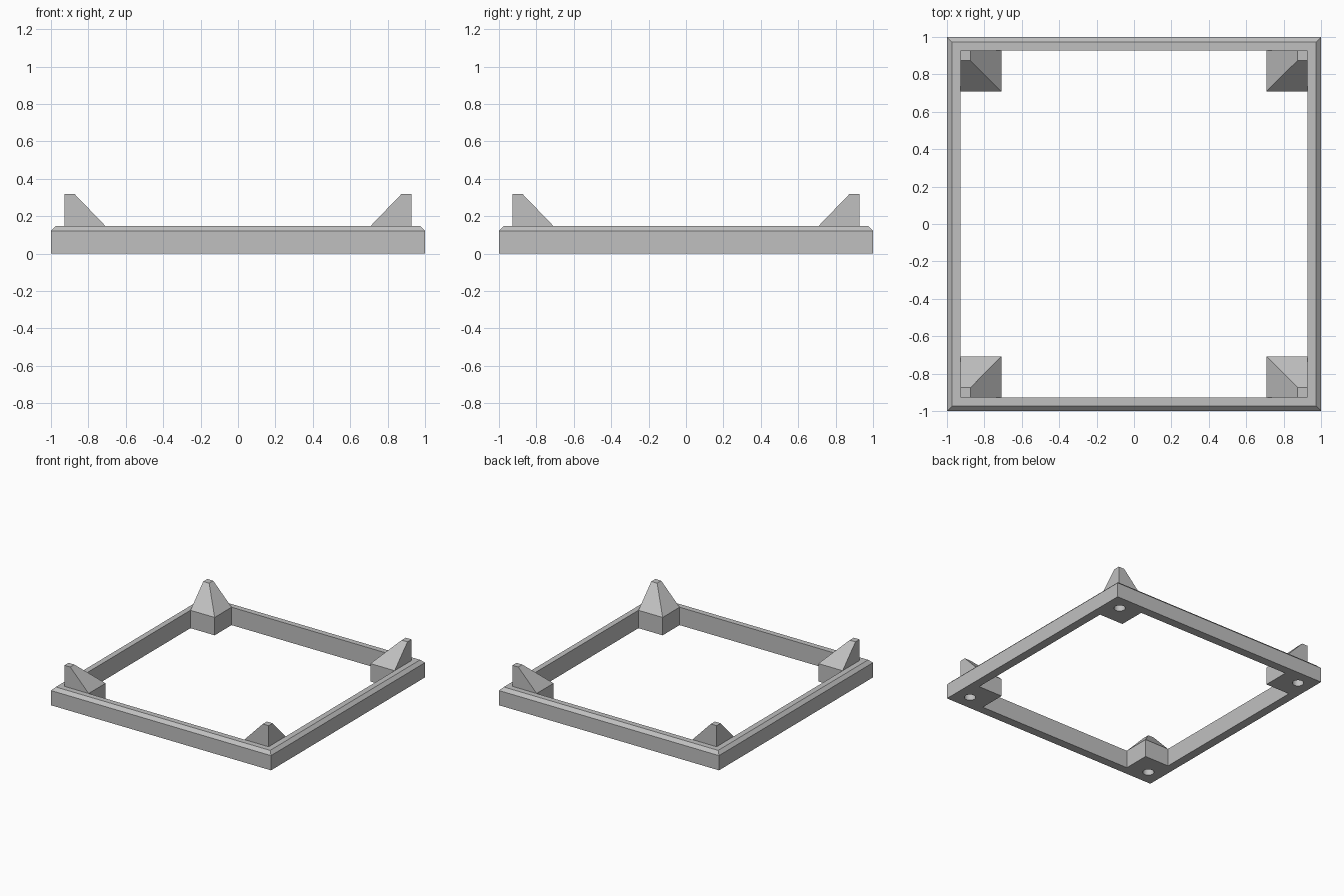
import bpy, bmesh
from mathutils import Matrix

if "Cube" in bpy.data.objects:
    bpy.data.objects.remove(bpy.data.objects["Cube"])

OUTER, INNER, BLOCK, TIP = 1.0, 0.928, 0.708, 0.875   # distances from the centre
TOP, PEAK, CHAMFER = 0.147, 0.32, 0.026
HOLE_POS, HOLE_R, HOLE_DEPTH = 0.877, 0.043, 0.08

grey = bpy.data.materials.new("light grey")
grey.diffuse_color = (0.53, 0.53, 0.53, 1)
grey.use_nodes = True
grey.node_tree.nodes["Principled BSDF"].inputs["Base Color"].default_value = grey.diffuse_color


def make_object(name, bm):
    bmesh.ops.recalc_face_normals(bm, faces=bm.faces)
    mesh = bpy.data.meshes.new(name)
    bm.to_mesh(mesh)
    bm.free()
    mesh.materials.append(grey)
    obj = bpy.data.objects.new(name, mesh)
    bpy.context.collection.objects.link(obj)
    return obj


# Floor plan: square border plus a block in each inner corner
bm = bmesh.new()
lines = [-OUTER, -INNER, -BLOCK, BLOCK, INNER, OUTER]
grid = [[bm.verts.new((x, y, 0)) for y in lines] for x in lines]
for i in range(5):
    for j in range(5):
        if i in (0, 4) or j in (0, 4) or (i in (1, 3) and j in (1, 3)):
            bm.faces.new((grid[i][j], grid[i + 1][j], grid[i + 1][j + 1], grid[i][j + 1]))
bmesh.ops.delete(bm, geom=[v for v in bm.verts if not v.link_faces], context='VERTS')

# Raise the plan to full height
raised = bmesh.ops.extrude_face_region(bm, geom=bm.faces[:])["geom"]
bmesh.ops.translate(bm, vec=(0, 0, TOP),
                    verts=[g for g in raised if isinstance(g, bmesh.types.BMVert)])

# Chamfer around the outer top edge
rim = [e for e in bm.edges if all(v.co.z > TOP - 0.001 for v in e.verts)
       and any(all(abs(v.co[a]) > OUTER - 0.001 and v.co[a] * e.verts[0].co[a] > 0
                   for v in e.verts) for a in (0, 1))]
bmesh.ops.bevel(bm, geom=rim, offset=CHAMFER, segments=1, affect='EDGES', profile=0.5)

# Tapered guide on each corner block, upright on its two outer sides
centre = (INNER + BLOCK) / 2
bm.normal_update()
pads = [f for f in bm.faces if all(v.co.z > TOP - 0.001 for v in f.verts)
        and all(abs(abs(c) - centre) < 0.01 for c in f.calc_center_median()[:2])]
for face in bmesh.ops.extrude_discrete_faces(bm, faces=pads)["faces"]:
    for v in face.verts:
        for a in (0, 1):
            if abs(v.co[a]) < centre:
                v.co[a] = TIP if v.co[a] > 0 else -TIP
        v.co.z = PEAK
frame = make_object("corner_guide_frame", bm)

# Round blind holes underneath the corner blocks
bm = bmesh.new()
for sx in (-1, 1):
    for sy in (-1, 1):
        bmesh.ops.create_cone(bm, cap_ends=True, segments=32, radius1=HOLE_R, radius2=HOLE_R,
                              depth=HOLE_DEPTH * 2,
                              matrix=Matrix.Translation((sx * HOLE_POS, sy * HOLE_POS, 0)))
cutter = make_object("hole_cutter", bm)
cutter.hide_render = True
mod = frame.modifiers.new("holes", 'BOOLEAN')
mod.operation, mod.solver, mod.object = 'DIFFERENCE', 'EXACT', cutter
bpy.context.view_layer.objects.active = frame
frame.select_set(True)
bpy.ops.object.modifier_apply(modifier=mod.name)
bpy.data.objects.remove(cutter)
bpy.ops.object.shade_smooth_by_angle(angle=0.5)
